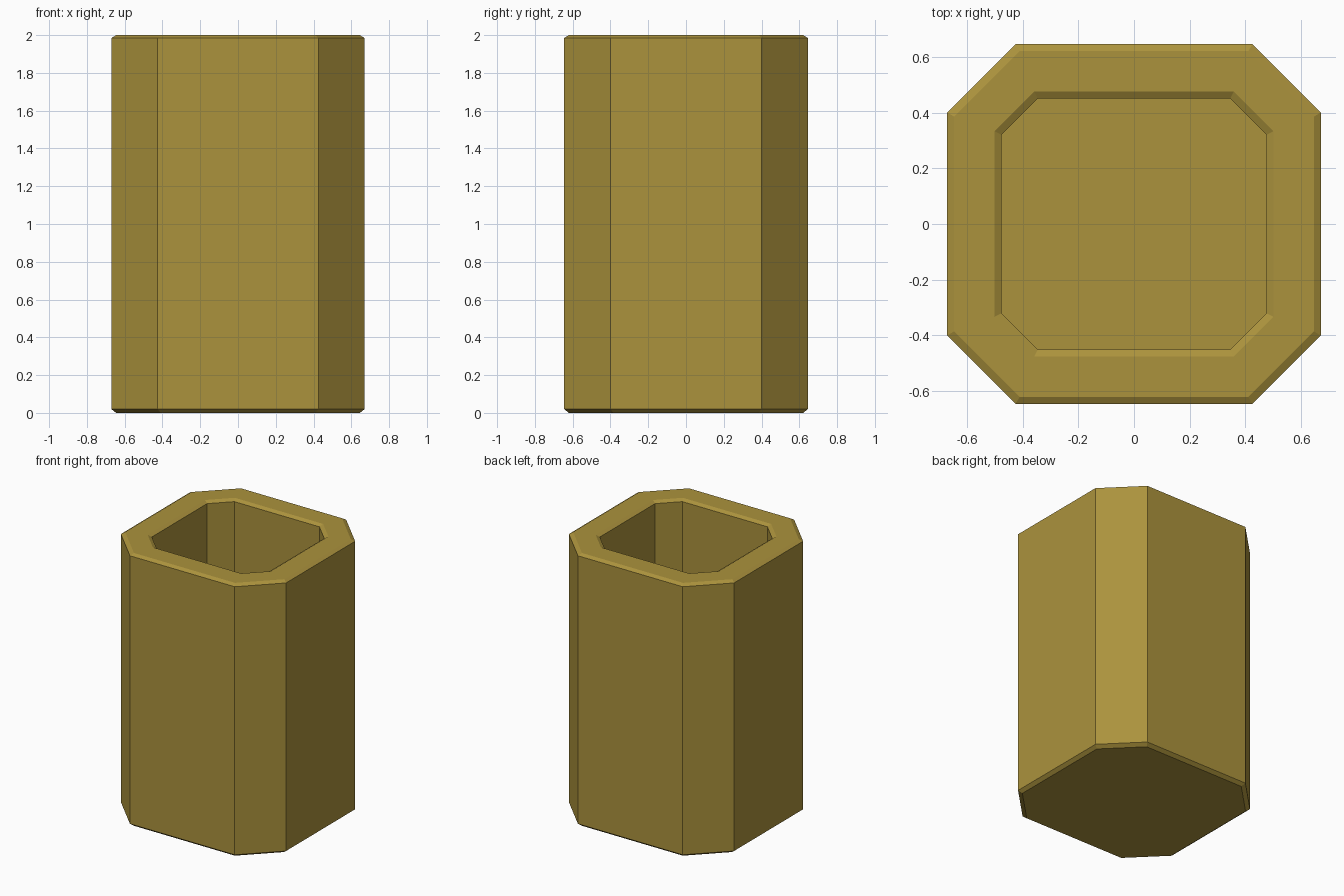
import bpy
import bmesh

cube = bpy.data.objects.get("Cube")
if cube:
    bpy.data.objects.remove(cube, do_unlink=True)

# Single ochre material
ochre = bpy.data.materials.new("ochre")
ochre.use_nodes = True
colour = (0.41, 0.29, 0.046, 1.0)
ochre.diffuse_color = colour
bsdf = next(n for n in ochre.node_tree.nodes if n.type == 'BSDF_PRINCIPLED')
bsdf.inputs["Base Color"].default_value = colour
bsdf.inputs["Roughness"].default_value = 0.8


def octagon(bm, hx, hy, cut, z):
    """Ring of eight vertices: a rectangle with its corners cut at 45 degrees."""
    pts = [(hx, -hy + cut), (hx, hy - cut), (hx - cut, hy), (-hx + cut, hy),
           (-hx, hy - cut), (-hx, -hy + cut), (-hx + cut, -hy), (hx - cut, -hy)]
    return [bm.verts.new((x, y, z)) for x, y in pts]


# Half width, half depth, corner cut and height, from the underside
# up the outer wall, over the rim and down to the cavity floor
sections = [
    (0.645, 0.62, 0.235, 0.0),
    (0.67, 0.645, 0.245, 0.02),
    (0.67, 0.645, 0.245, 1.985),
    (0.645, 0.62, 0.235, 2.0),
    (0.50, 0.475, 0.142, 2.0),
    (0.475, 0.45, 0.13, 1.985),
    (0.475, 0.45, 0.13, 0.2),
]

bm = bmesh.new()
rings = [octagon(bm, *s) for s in sections]
for low, high in zip(rings, rings[1:]):
    for i in range(8):
        j = (i + 1) % 8
        bm.faces.new((low[i], low[j], high[j], high[i]))
bm.faces.new(rings[0][::-1])   # underside
bm.faces.new(rings[-1])        # cavity floor
bmesh.ops.recalc_face_normals(bm, faces=bm.faces)

# Hollow eight-sided container
mesh = bpy.data.meshes.new("container")
bm.to_mesh(mesh)
bm.free()
mesh.materials.append(ochre)
container = bpy.data.objects.new("container", mesh)
bpy.context.collection.objects.link(container)
